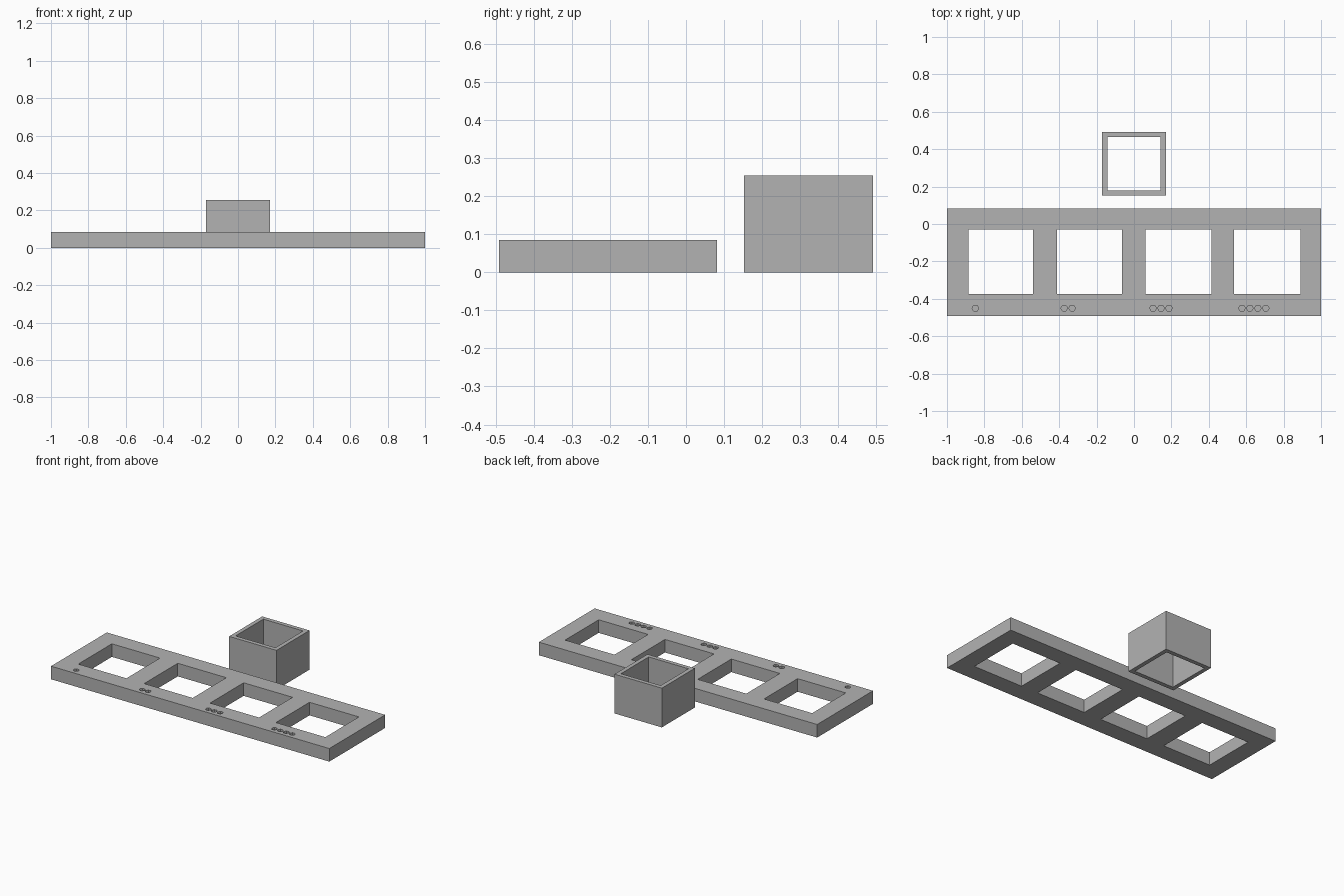
import bpy
import bmesh
from math import pi
from mathutils import Matrix

default = bpy.data.objects.get("Cube")
if default:
    bpy.data.objects.remove(default, do_unlink=True)

GREY = (0.45, 0.45, 0.45, 1.0)
mat = bpy.data.materials.new("plain_grey")
mat.use_nodes = True
mat.diffuse_color = GREY
bsdf = next(n for n in mat.node_tree.nodes if n.type == "BSDF_PRINCIPLED")
bsdf.inputs["Base Color"].default_value = GREY


def add_box(bm, x, y, z):
    """Add a box spanning the given (low, high) ranges."""
    spans = (x, y, z)
    centre = [(a + b) / 2 for a, b in spans]
    size = [b - a for a, b in spans]
    bmesh.ops.create_cube(bm, size=1, matrix=Matrix.Translation(centre) @ Matrix.Diagonal((*size, 1)))


def add_pit(bm, x, y, z, radius, depth):
    """Add a hexagonal prism centred on a surface at height z."""
    bmesh.ops.create_cone(bm, cap_ends=True, segments=6, radius1=radius, radius2=radius, depth=2 * depth,
                          matrix=Matrix.Translation((x, y, z)) @ Matrix.Rotation(pi / 6, 4, "Z"))


def make_object(name, bm):
    mesh = bpy.data.meshes.new(name)
    bm.to_mesh(mesh)
    bm.free()
    mesh.materials.append(mat)
    obj = bpy.data.objects.new(name, mesh)
    bpy.context.collection.objects.link(obj)
    return obj


def cut(obj, bm):
    """Subtract the cutter shapes from the object, then discard them."""
    cutter = make_object("cutter", bm)
    cutter.hide_render = True
    mod = obj.modifiers.new("cut", "BOOLEAN")
    mod.operation = "DIFFERENCE"
    mod.solver = "EXACT"
    mod.object = cutter
    bpy.context.view_layer.objects.active = obj
    bpy.ops.object.modifier_apply(modifier=mod.name)
    bpy.data.objects.remove(cutter, do_unlink=True)


# Gauge plate
TOP = 0.085
PITCH = 0.475
bm = bmesh.new()
add_box(bm, (-1, 1), (-0.491, 0.082), (0, TOP))
plate = make_object("gauge_plate", bm)

# Four square windows, each slightly wider, marked by one to four pits
bm = bmesh.new()
for i in range(4):
    cx = (i - 1.5) * PITCH
    half = 0.173 + 0.0015 * i
    add_box(bm, (cx - half, cx + half), (-0.375, -0.03), (-0.1, 0.2))
    for j in range(i + 1):
        add_pit(bm, -0.848 + PITCH * i + 0.0425 * j, -0.45, TOP, 0.018, 0.017)
cut(plate, bm)

# Open square tube standing behind the plate
bm = bmesh.new()
add_box(bm, (-0.17, 0.17), (0.152, 0.491), (0, 0.255))
tube = make_object("square_tube", bm)
bm = bmesh.new()
add_box(bm, (-0.143, 0.143), (0.179, 0.464), (-0.1, 0.4))
cut(tube, bm)
